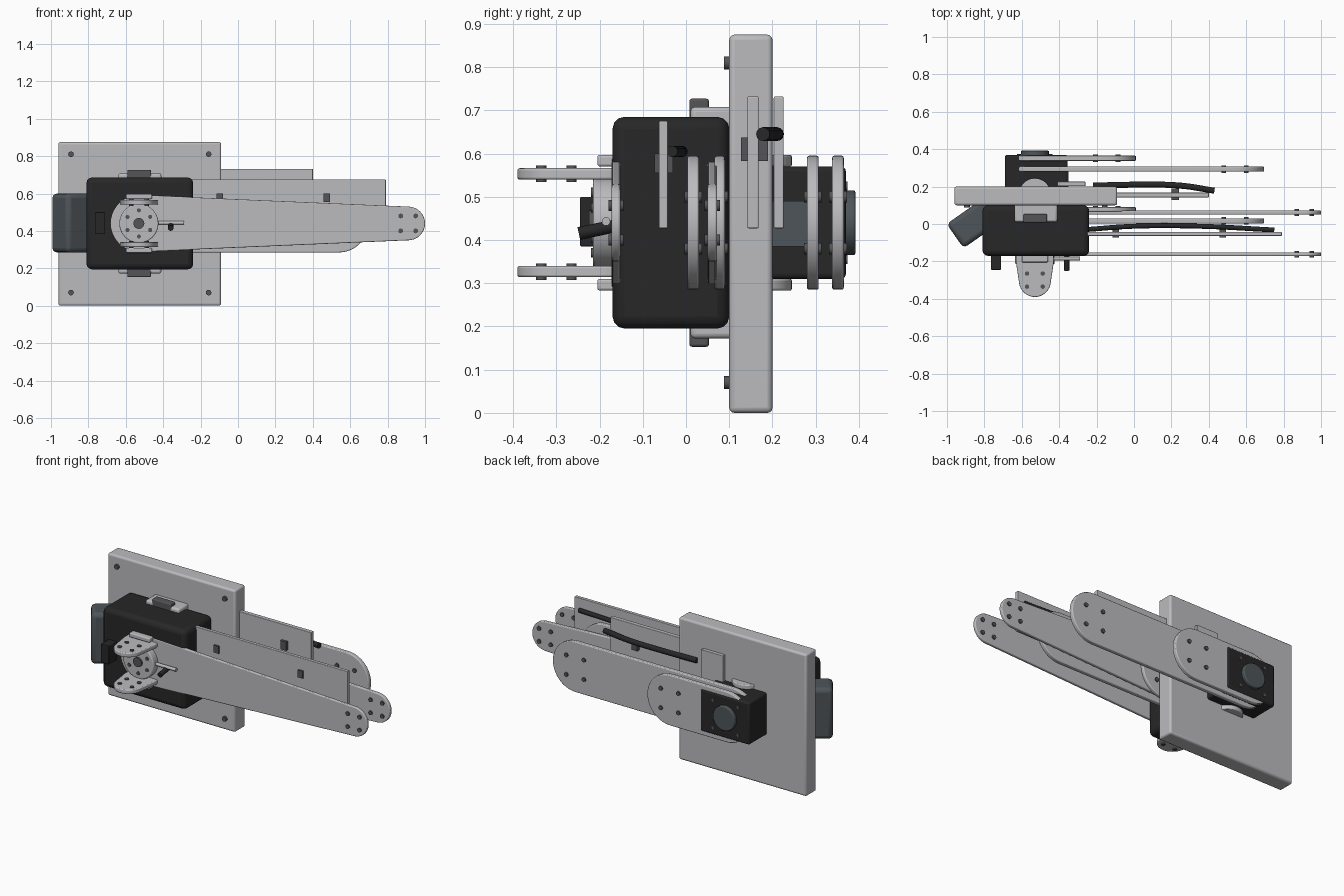
import bpy, bmesh, math
from mathutils import Matrix, Vector

cube = bpy.data.objects.get("Cube")
if cube:
    bpy.data.objects.remove(cube)


def material(name, rgb):
    m = bpy.data.materials.new(name)
    m.use_nodes = True
    m.diffuse_color = (*rgb, 1)
    m.node_tree.nodes["Principled BSDF"].inputs["Base Color"].default_value = (*rgb, 1)
    return m


LIGHT = material("light grey", (0.50, 0.50, 0.52))
BLACK = material("black", (0.02, 0.02, 0.02))
SLATE = material("slate", (0.075, 0.09, 0.10))
STEEL = material("dark steel", (0.09, 0.09, 0.095))


def finish(name, bm, mat, bevel=0):
    bmesh.ops.recalc_face_normals(bm, faces=bm.faces[:])
    mesh = bpy.data.meshes.new(name)
    bm.to_mesh(mesh)
    bm.free()
    mesh.materials.append(mat)
    ob = bpy.data.objects.new(name, mesh)
    bpy.context.collection.objects.link(ob)
    if bevel:
        mod = ob.modifiers.new("rounding", "BEVEL")
        mod.width, mod.segments = bevel, 3
    bpy.ops.object.select_all(action="DESELECT")
    ob.select_set(True)
    bpy.context.view_layer.objects.active = ob
    bpy.ops.object.shade_smooth_by_angle(angle=math.radians(35))
    return ob


def box(name, x, y, z, mat, bevel=0.0):
    """Box from three (low, high) ranges."""
    bm = bmesh.new()
    bmesh.ops.create_cube(bm, size=1)
    for v in bm.verts:
        v.co = [r[0] + (c + 0.5) * (r[1] - r[0]) for c, r in zip(v.co, (x, y, z))]
    return finish(name, bm, mat, bevel)


def stadium(name, c1, r1, c2, r2, lo, hi, axis="y", mat=LIGHT):
    """Round-ended tapered plate, extruded from lo to hi along the axis."""
    a, b = Vector(c1), Vector(c2)
    d = b - a
    turn = math.atan2(d.y, d.x)
    t = math.acos((r1 - r2) / d.length)
    pts, n = [], 20
    for c, r, s, e in ((a, r1, t, 2 * math.pi - t), (b, r2, -t, t)):
        for i in range(n + 1):
            w = turn + s + (e - s) * i / n
            pts.append((c.x + r * math.cos(w), c.y + r * math.sin(w)))
    put = (lambda p, h: (p[0], h, p[1])) if axis == "y" else (lambda p, h: (*p, h))
    bm = bmesh.new()
    face = bm.faces.new([bm.verts.new(put(p, lo)) for p in pts])
    ext = bmesh.ops.extrude_face_region(bm, geom=[face])["geom"]
    shift = Vector(put((0, 0), hi - lo))
    bmesh.ops.translate(bm, vec=shift, verts=[g for g in ext if isinstance(g, bmesh.types.BMVert)])
    return finish(name, bm, mat, min(0.005, (hi - lo) / 4))


def discs(name, spots, r, lo, hi, axis="y", mat=STEEL, bevel=0):
    """One or more equal cylinders at 2D spots, spanning lo to hi along the axis."""
    bm = bmesh.new()
    mid = (lo + hi) / 2
    for u, v in spots:
        if axis == "y":
            m = Matrix.Translation((u, mid, v)) @ Matrix.Rotation(math.pi / 2, 4, "X")
        else:
            m = Matrix.Translation((u, v, mid))
        bmesh.ops.create_cone(bm, cap_ends=True, segments=24 if r > 0.02 else 12,
                              radius1=r, radius2=r, depth=hi - lo, matrix=m)
    return finish(name, bm, mat, bevel)


def hose(name, pts, r, mat=BLACK):
    cu = bpy.data.curves.new(name, "CURVE")
    cu.dimensions = "3D"
    cu.bevel_depth, cu.bevel_resolution, cu.use_fill_caps = r, 4, True
    sp = cu.splines.new("BEZIER")
    sp.bezier_points.add(len(pts) - 1)
    for bp, p in zip(sp.bezier_points, pts):
        bp.co = p
        bp.handle_left_type = bp.handle_right_type = "AUTO"
    cu.materials.append(mat)
    ob = bpy.data.objects.new(name, cu)
    bpy.context.collection.objects.link(ob)


def square(cx, cz, s):
    return [(cx + i * s, cz + j * s) for i in (-1, 1) for j in (-1, 1)]


AX, AZ = -0.53, 0.44    # shoulder axis

# Mounting plate with corner bolts
box("mounting_plate", (-0.96, -0.09), (0.10, 0.20), (0, 0.875), LIGHT, 0.012)
discs("mounting_bolts", [(x, z) for x in (-0.893, -0.157) for z in (0.07, 0.81)], 0.015, 0.088, 0.12)

# Main housing, side motor and front switch
box("main_housing", (-0.81, -0.24), (-0.17, 0.10), (0.195, 0.685), BLACK, 0.028)
motor = box("side_motor", (-0.13, 0.13), (-0.079, 0.079), (0.285, 0.60), SLATE, 0.025)
motor.location = (-0.85, 0.01, 0)
motor.rotation_euler.z = math.radians(35)
box("switch_block", (-0.765, -0.71), (-0.245, -0.16), (0.385, 0.50), BLACK, 0.004)

# Rear motor with its round cap
box("rear_motor", (-0.69, -0.355), (0.19, 0.37), (0.31, 0.57), BLACK, 0.012)
box("rear_motor_side_panel", (-0.36, -0.35), (0.20, 0.28), (0.385, 0.49), SLATE)
discs("rear_motor_cap", [(AX, AZ)], 0.075, 0.36, 0.392, mat=SLATE, bevel=0.005)
discs("rear_motor_bolts", square(AX, AZ, 0.085), 0.01, 0.365, 0.374)

# Arm pairs: end x, end radius, shoulder radius, bolt spacing, y ranges
arms = {
    "long_arm": (0.91, 0.09, 0.152, 0.04, ((-0.172, -0.152), (0.05, 0.072))),
    "middle_arm": (0.54, 0.155, 0.155, 0.06, ((0.003, 0.03), (0.28, 0.307))),
    "short_arm": (-0.145, 0.155, 0.155, 0.06, ((0.066, 0.09), (0.338, 0.365))),
}
for name, (ex, er, sr, gap, sides) in arms.items():
    for side, (lo, hi) in zip(("front", "rear"), sides):
        stadium(f"{name}_{side}", (AX, AZ), sr, (ex, AZ), er, lo, hi)
        discs(f"{name}_{side}_bolts", square(ex, AZ, gap), 0.013, lo - 0.007, hi + 0.007)

# Front joint hub
discs("front_hub", [(AX, AZ)], 0.105, -0.215, -0.16, mat=LIGHT, bevel=0.006)
discs("front_hub_axle", [(AX, AZ)], 0.029, -0.224, -0.20)
ring = [(AX + 0.07 * math.cos(k * math.pi / 3 + math.pi / 6),
         AZ + 0.07 * math.sin(k * math.pi / 3 + math.pi / 6)) for k in range(6)]
discs("front_hub_bolts", ring, 0.011, -0.22, -0.20)

# Parts mirrored above and below the shoulder axis
for side, s in (("upper", 1), ("lower", -1)):
    def span(a, b):
        return tuple(sorted((AZ + s * a, AZ + s * b)))
    lo, hi = span(0.10, 0.126)
    stadium(f"{side}_tongue", (AX, -0.19), 0.102, (AX, -0.305), 0.085, lo, hi, "z")
    spots = [(AX + i * 0.042, y) for i in (-1, 1) for y in (-0.265, -0.335)]
    discs(f"{side}_tongue_bolts", spots, 0.012, lo - 0.006, hi + 0.006, "z")
    lo, hi = span(0.13, 0.157)
    box(f"{side}_tongue_flange", (-0.60, -0.46), (-0.205, -0.16), (lo, hi), LIGHT, 0.006)
    stadium(f"{side}_rear_tongue", (AX, 0.10), 0.10, (AX, 0.16), 0.085, lo, hi, "z")
    box(f"{side}_clip", (-0.64, -0.41), (0.01, 0.12), span(0.22, 0.268), LIGHT, 0.012)
    box(f"{side}_latch", (-0.592, -0.465), (0.008, 0.053), span(0.22, 0.287), STEEL, 0.006)

# Flat panels and their dark spacers
box("front_panel", (-0.28, 0.79), (-0.063, -0.042), (0.427, 0.675), LIGHT, 0.003)
box("rear_panel", (-0.20, 0.40), (0.142, 0.168), (0.427, 0.732), LIGHT, 0.003)
box("small_rear_panel", (-0.41, -0.26), (0.203, 0.226), (0.427, 0.732), LIGHT, 0.003)
for i, x in enumerate((-0.098, 0.475)):
    box(f"front_panel_spacer_{i}", (x - 0.017, x + 0.017), (-0.073, -0.03), (0.555, 0.60), STEEL)
box("rear_panel_spacer", (0.20, 0.24), (0.127, 0.19), (0.583, 0.637), STEEL)

# Hoses and front pin
hose("front_hose", [(-0.26, -0.03, 0.605), (0.0, -0.012, 0.605), (0.35, -0.012, 0.605), (0.75, -0.032, 0.605)], 0.013)
hose("rear_hose", [(-0.22, 0.205, 0.645), (0.0, 0.21, 0.645), (0.25, 0.205, 0.645), (0.43, 0.178, 0.645)], 0.016)
hose("front_plug", [(-0.36, -0.15, 0.435), (-0.36, -0.20, 0.425), (-0.36, -0.248, 0.415)], 0.015)
hose("front_pin", [(-0.44, -0.185, 0.443), (-0.29, -0.185, 0.443)], 0.01, LIGHT)
